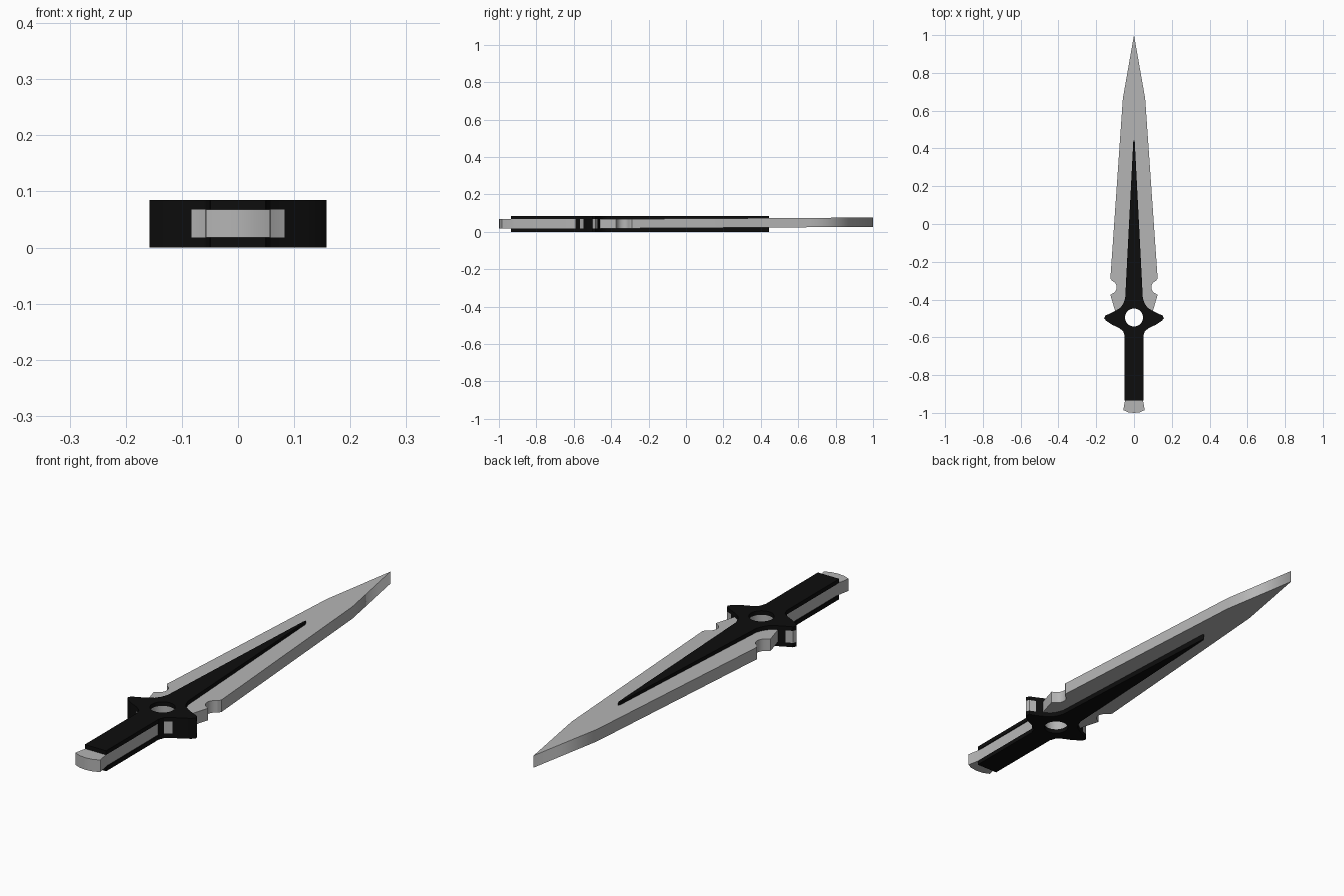
import bpy, bmesh, math

if "Cube" in bpy.data.objects:
    bpy.data.objects.remove(bpy.data.objects["Cube"])


def material(name, rgb):
    m = bpy.data.materials.new(name)
    m.diffuse_color = (*rgb, 1)
    m.use_nodes = True
    m.node_tree.nodes["Principled BSDF"].inputs["Base Color"].default_value = m.diffuse_color
    return m


STEEL = material("grey steel", (0.46, 0.46, 0.46))
BLACK = material("black grip", (0.004, 0.004, 0.004))


def half_prism(name, outline, levels, mats, tilt=0.0, rule=None):
    """Extrude a right-half outline (counter-clockwise) through z levels, mirrored in x."""
    bm = bmesh.new()
    rings = [[bm.verts.new((x, y, z + tilt * (y + 0.46))) for x, y in outline] for z in levels]
    bm.faces.new(rings[0][::-1])
    bm.faces.new(rings[-1])
    n = len(outline)
    for k in range(len(levels) - 1):
        for i in range(n):
            j = (i + 1) % n
            if outline[i][0] < 1e-5 and outline[j][0] < 1e-5:
                continue  # open on the mirror plane
            f = bm.faces.new((rings[k][i], rings[k][j], rings[k + 1][j], rings[k + 1][i]))
            if rule and rule(k, i):
                f.material_index = 1
    me = bpy.data.meshes.new(name)
    bm.to_mesh(me)
    bm.free()
    for m in mats:
        me.materials.append(m)
    ob = bpy.data.objects.new(name, me)
    bpy.context.collection.objects.link(ob)
    mir = ob.modifiers.new("mirror", 'MIRROR')
    mir.use_axis[0] = True
    mir.merge_threshold = 0.0005
    return ob


def arc(cx, cy, r, a0, a1, steps):
    return [(cx + r * math.cos(math.radians(a0 + (a1 - a0) * i / steps)),
             cy + r * math.sin(math.radians(a0 + (a1 - a0) * i / steps)))
            for i in range(steps + 1)]


Z0, Z1, Z2, Z3 = 0.0, 0.018, 0.068, 0.085

# Blade with a round notch in each edge, leaning up very slightly to the tip
notch = arc(0.128, -0.335, 0.036, 250, 110, 8)
blade = ([(0, -0.43), (0.04, -0.43), (0.06, -0.45), (0.10, -0.46), (0.125, -0.375)]
         + notch + [(0.125, -0.288), (0.059, 0.665), (0, 1.0)])
half_prism("blade", blade, (Z1, Z2), [STEEL], tilt=0.006)

# Grip core and flared pommel with a curved end
core = [(0, -1.0), (0.03, -0.997), (0.057, -0.985), (0.047, -0.932),
        (0.045, -0.92), (0.045, -0.57), (0, -0.57)]
half_prism("grip_core_and_pommel", core, (Z1, Z2), [STEEL])

# Guard: pointed star with a through hole; grey windows in the side walls
star = [(0, -0.59), (0.05, -0.59), (0.058, -0.567), (0.083, -0.548), (0.115, -0.534),
        (0.147, -0.513), (0.158, -0.499), (0.152, -0.485), (0.125, -0.473),
        (0.095, -0.458), (0.072, -0.443), (0.057, -0.422), (0.047, -0.395), (0, -0.395)]
hole = arc(0, -0.495, 0.048, 90, -90, 16)
hole = [(0 if abs(x) < 1e-6 else x, y) for x, y in hole]
windows = {2, 6, 7}
half_prism("guard", star + hole, (Z0, Z1, Z2, Z3), [BLACK, STEEL],
           rule=lambda k, i: k == 1 and (i in windows or i >= len(star)))

# Black plates on both faces of the grip and the blade
grip = [(0, -0.935), (0.049, -0.935), (0.049, -0.58), (0, -0.58)]
inlay = [(0, -0.40), (0.047, -0.40), (0.004, 0.435), (0, 0.445)]
for side, lo, hi in (("lower", Z0, Z1), ("upper", Z2, Z3)):
    half_prism(side + "_grip_plate", grip, (lo, hi), [BLACK])
    grow = 0.012
    half_prism(side + "_blade_inlay", inlay,
               (lo, hi + grow) if side == "lower" else (lo - grow, hi), [BLACK])

# Smooth the rounded walls, keep hard edges
bpy.ops.object.select_all(action='SELECT')
bpy.context.view_layer.objects.active = bpy.context.scene.objects["blade"]
bpy.ops.object.shade_smooth_by_angle(angle=math.radians(25))
